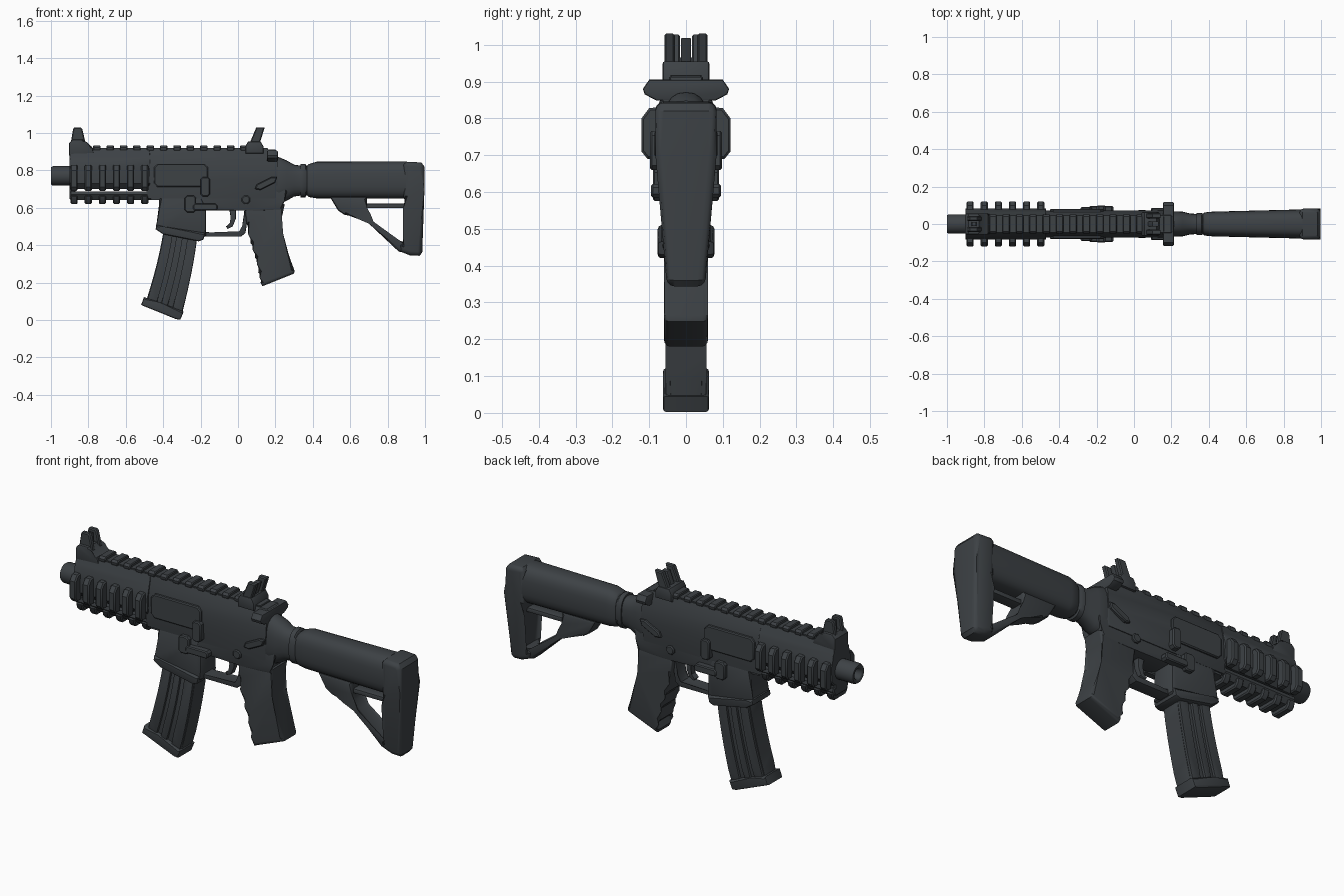
import bpy, bmesh, math
from mathutils import Vector

mat = bpy.data.materials.new("dark slate grey")
mat.diffuse_color = (0.047, 0.054, 0.060, 1)


def finish(name, bm, angle=35):
    bmesh.ops.recalc_face_normals(bm, faces=bm.faces)
    me = bpy.data.meshes.new(name)
    bm.to_mesh(me)
    bm.free()
    ob = bpy.data.objects.new(name, me)
    bpy.context.collection.objects.link(ob)
    me.materials.append(mat)
    bpy.ops.object.select_all(action='DESELECT')
    ob.select_set(True)
    bpy.context.view_layer.objects.active = ob
    bpy.ops.object.shade_smooth_by_angle(angle=math.radians(angle))
    return ob


def add_prism(bm, pts, a, b, axis='y', bevel=0, taper=None, seg=2):
    """Extrude a profile: XZ points along y, or YZ points along x."""
    def place(p, d):
        if axis == 'x':
            return (d, p[0], p[1])
        return (p[0], d * (taper(p[1]) if taper else 1), p[1])
    r0 = [bm.verts.new(place(p, a)) for p in pts]
    r1 = [bm.verts.new(place(p, b)) for p in pts]
    caps = [bm.faces.new(r0), bm.faces.new(r1[::-1])]
    n = len(pts)
    for i in range(n):
        bm.faces.new((r0[i], r1[i], r1[(i + 1) % n], r0[(i + 1) % n]))
    if bevel:
        edges = list({e for f in caps for e in f.edges})
        bmesh.ops.bevel(bm, geom=edges, offset=bevel, segments=seg, profile=0.5,
                        affect='EDGES', clamp_overlap=True)


def prism(name, pts, half, bevel=0.008, taper=None, seg=2):
    bm = bmesh.new()
    add_prism(bm, pts, -half, half, 'y', bevel, taper, seg)
    return finish(name, bm)


def both_sides(name, pts, y0, y1, bevel=0.005):
    """The same plate on the left and right."""
    bm = bmesh.new()
    for s in (-1, 1):
        add_prism(bm, pts, s * y0, s * y1, 'y', bevel, None, 1)
    return finish(name, bm)


def mirror(pts):
    return pts + [(-y, z) for y, z in reversed(pts)]


def x_prisms(name, section, spans, bevel=0.006):
    """A YZ section extruded over several spans of x."""
    bm = bmesh.new()
    for a, b in spans:
        add_prism(bm, section, a, b, 'x', bevel, None, 1)
    return finish(name, bm)


def rect(x0, x1, z0, z1, c=0.008):
    return [(x0 + c, z0), (x1 - c, z0), (x1, z0 + c), (x1, z1 - c),
            (x1 - c, z1), (x0 + c, z1), (x0, z1 - c), (x0, z0 + c)]


def loft(name, rings, n=24, power=1.0):
    """Rounded sections (x, z centre, y radius, z radius) joined along x."""
    bm = bmesh.new()
    rows = []
    for x, zc, ry, rz in rings:
        row = []
        for i in range(n):
            c, s = math.cos(2 * math.pi * i / n), math.sin(2 * math.pi * i / n)
            row.append(bm.verts.new((x, ry * math.copysign(abs(c) ** power, c),
                                     zc + rz * math.copysign(abs(s) ** power, s))))
        rows.append(row)
    for p, q in zip(rows, rows[1:]):
        for i in range(n):
            bm.faces.new((p[i], q[i], q[(i + 1) % n], p[(i + 1) % n]))
    bm.faces.new(rows[0])
    bm.faces.new(rows[-1])
    return finish(name, bm, 45)


# Muzzle with a recessed bore
loft("muzzle", [(-0.93, 0.77, 0.02, 0.02), (-0.995, 0.77, 0.028, 0.028), (-1.0, 0.77, 0.034, 0.034),
                (-1.0, 0.77, 0.046, 0.046), (-0.99, 0.77, 0.052, 0.052), (-0.86, 0.77, 0.052, 0.052)])

# Handguard, side ribs and lower rail
x_prisms("handguard", mirror([(0.045, 0.912), (0.062, 0.87), (0.078, 0.83), (0.082, 0.80),
                              (0.082, 0.73), (0.055, 0.70)]), [(-0.9, -0.47)])
rib_spans = [(-0.895 + 0.0755 * i, -0.857 + 0.0755 * i) for i in range(6)]
for label, s in (("front", -1), ("back", 1)):
    x_prisms(label + "_side_ribs", [(s * 0.07, 0.69), (s * 0.105, 0.69), (s * 0.121, 0.71),
                                    (s * 0.121, 0.80), (s * 0.10, 0.828), (s * 0.07, 0.83)], rib_spans)
x_prisms("lower_rail", mirror([(0.06, 0.688), (0.064, 0.67), (0.045, 0.642)]), [(-0.9, -0.42)])
x_prisms("lower_rail_ribs", mirror([(0.05, 0.672), (0.067, 0.66), (0.06, 0.635), (0.045, 0.62)]), rib_spans)
x_prisms("handguard_rear_block", mirror([(0.06, 0.72), (0.06, 0.64)]), [(-0.47, -0.4)])
x_prisms("handguard_front_block", mirror([(0.05, 0.72), (0.05, 0.66)]), [(-0.9, -0.87)])

# Upper receiver and top rail
x_prisms("upper_receiver", mirror([(0.045, 0.912), (0.058, 0.87), (0.068, 0.82), (0.072, 0.75),
                                   (0.066, 0.65)]), [(-0.49, 0.21)], 0.012)
x_prisms("top_rail", mirror([(0.042, 0.918), (0.042, 0.89)]), [(-0.88, 0.16)], 0.003)
x_prisms("top_rail_teeth", mirror([(0.04, 0.933), (0.05, 0.922), (0.05, 0.912), (0.042, 0.90)]),
         [(-0.775 + 0.0715 * i, -0.735 + 0.0715 * i) for i in range(12)], 0.004)

# Side panels and controls
both_sides("side_panels", rect(-0.45, -0.16, 0.71, 0.835, 0.02), 0.06, 0.081)
both_sides("side_latches", rect(-0.20, -0.15, 0.66, 0.765, 0.012), 0.06, 0.098)
both_sides("release_buttons", rect(-0.285, -0.225, 0.575, 0.665, 0.012), 0.055, 0.09)
both_sides("release_levers", rect(-0.24, -0.11, 0.585, 0.622, 0.01), 0.055, 0.095)
both_sides("pins", rect(0.02, 0.065, 0.62, 0.665, 0.013), 0.05, 0.074)
both_sides("selectors", [(0.09, 0.70), (0.12, 0.695), (0.20, 0.735), (0.21, 0.765), (0.18, 0.765),
                         (0.10, 0.725)], 0.055, 0.086)

# Charging handle across the rear
bm = bmesh.new()
add_prism(bm, mirror([(0.1, 0.905), (0.117, 0.88), (0.112, 0.865), (0.08, 0.848)]), 0.155, 0.213, 'x', 0.006)
finish("charging_handle", bm)

# Front and rear sights: base, two ears and a centre post
prism("front_sight_base", [(-0.903, 0.88), (-0.903, 0.945), (-0.885, 0.965), (-0.83, 0.965),
                           (-0.815, 0.945), (-0.78, 0.925), (-0.77, 0.89)], 0.055)
ear_f = [(-0.895, 0.94), (-0.882, 1.02), (-0.876, 1.028), (-0.84, 1.028), (-0.832, 1.02), (-0.815, 0.945)]
both_sides("front_sight_ears", ear_f, 0.016, 0.042)
prism("front_sight_post", [(-0.87, 0.95), (-0.865, 1.015), (-0.845, 1.015), (-0.84, 0.95)], 0.01, 0.002)
prism("rear_sight_base", [(0.04, 0.89), (0.04, 0.93), (0.055, 0.955), (0.12, 0.955), (0.135, 0.93),
                          (0.135, 0.89)], 0.064)
ear_r = [(0.06, 0.94), (0.098, 1.03), (0.143, 1.03), (0.115, 0.94)]
both_sides("rear_sight_ears", ear_r, 0.03, 0.059)
prism("rear_sight_post", [(0.07, 0.94), (0.1, 1.018), (0.13, 1.018), (0.105, 0.94)], 0.014, 0.003)

# Lower receiver and magazine well
prism("lower_receiver", [(-0.42, 0.67), (-0.42, 0.642), (-0.2, 0.642), (-0.17, 0.60), (-0.13, 0.585),
                         (0.06, 0.585), (0.24, 0.585), (0.235, 0.64), (0.27, 0.70), (0.2, 0.78), (0.15, 0.78),
                         (0.1, 0.70)], 0.062, 0.012)
prism("magazine_well", [(-0.42, 0.66), (-0.425, 0.50), (-0.435, 0.48), (-0.40, 0.462), (-0.20, 0.43),
                        (-0.172, 0.45), (-0.17, 0.60), (-0.2, 0.66)], 0.066, 0.012)
prism("magazine_well_lip", [(-0.438, 0.51), (-0.44, 0.485), (-0.40, 0.458), (-0.21, 0.42), (-0.185, 0.43),
                            (-0.175, 0.465), (-0.4, 0.50)], 0.077, 0.01)

# Trigger guard and trigger
prism("trigger_guard", [(-0.19, 0.475), (-0.19, 0.445), (0.015, 0.445), (0.04, 0.465), (0.06, 0.60), (0.035, 0.60),
                        (0.028, 0.50), (0.01, 0.468), (-0.15, 0.468)], 0.035, 0.006)
prism("trigger", [(-0.05, 0.60), (-0.035, 0.55), (-0.04, 0.515), (-0.065, 0.50), (-0.055, 0.487),
                  (-0.028, 0.50), (-0.012, 0.54), (-0.012, 0.60)], 0.016, 0.004)

# Pistol grip with finger grooves
prism("grip", [(0.035, 0.61), (0.045, 0.52), (0.07, 0.46), (0.068, 0.41), (0.095, 0.38), (0.09, 0.335),
               (0.118, 0.305), (0.108, 0.255), (0.135, 0.23), (0.12, 0.20), (0.13, 0.18), (0.30, 0.248),
               (0.302, 0.265), (0.225, 0.46), (0.235, 0.55), (0.25, 0.62)], 0.06, 0.022, seg=3)


# Magazine: curved body with raised side strips and a base plate
def mag(u, t):
    def along(pts):
        p, q, r = map(Vector, pts)
        return p * (1 - t) ** 2 + q * 2 * t * (1 - t) + r * t * t
    front = along([(-0.395, 0.50), (-0.42, 0.32), (-0.495, 0.09)])
    rear = along([(-0.215, 0.47), (-0.235, 0.28), (-0.30, 0.03)])
    return tuple(front.lerp(rear, u))


def mag_strip(u0, u1, t0=0, t1=1, n=8):
    ts = [t0 + (t1 - t0) * i / n for i in range(n + 1)]
    return [mag(u0, t) for t in ts] + [mag(u1, t) for t in reversed(ts)]


prism("magazine_body", mag_strip(0.0, 1.0), 0.043, 0.008)
for i, (u0, u1) in enumerate(((0.02, 0.28), (0.40, 0.58), (0.72, 0.99))):
    prism("magazine_strip_%d" % (i + 1), mag_strip(u0, u1, 0, 0.97), 0.056, 0.008)
prism("magazine_base", [(-0.518, 0.08), (-0.503, 0.122), (-0.42, 0.095), (-0.29, 0.045), (-0.308, 0.002),
                        (-0.33, 0.004)], 0.063, 0.01)

# Rear collar, buffer tube and stock tube
loft("rear_collar", [(0.17, 0.745, 0.064, 0.13), (0.22, 0.745, 0.068, 0.125), (0.26, 0.745, 0.066, 0.108),
                     (0.30, 0.745, 0.056, 0.085), (0.335, 0.745, 0.054, 0.08), (0.335, 0.745, 0.06, 0.09),
                     (0.36, 0.745, 0.06, 0.09), (0.365, 0.745, 0.056, 0.08), (0.40, 0.745, 0.056, 0.08)], 24, 0.8)
loft("stock_tube", [(0.37, 0.745, 0.056, 0.08), (0.378, 0.745, 0.062, 0.088), (0.42, 0.748, 0.066, 0.098),
                    (0.9, 0.748, 0.078, 0.1)], 28, 0.7)

# Butt and strut, narrowing toward the bottom
prism("butt", [(0.885, 0.83), (0.90, 0.846), (0.98, 0.842), (0.997, 0.82), (0.997, 0.70), (0.985, 0.36),
               (0.97, 0.343), (0.92, 0.345), (0.87, 0.365), (0.865, 0.40), (0.905, 0.42), (0.905, 0.60),
               (0.885, 0.66)], 0.083, 0.022, lambda z: min(1, 0.62 + 0.38 * (z - 0.34) / 0.36), 3)
prism("stock_strut", [(0.49, 0.66), (0.535, 0.585), (0.57, 0.562), (0.65, 0.552), (0.70, 0.515), (0.86, 0.365),
                      (0.915, 0.36), (0.915, 0.41), (0.86, 0.41), (0.725, 0.525), (0.695, 0.56), (0.69, 0.60),
                      (0.69, 0.66)], 0.045, 0.014)
prism("stock_bar", rect(0.66, 0.92, 0.598, 0.622, 0.004), 0.03, 0.005)
